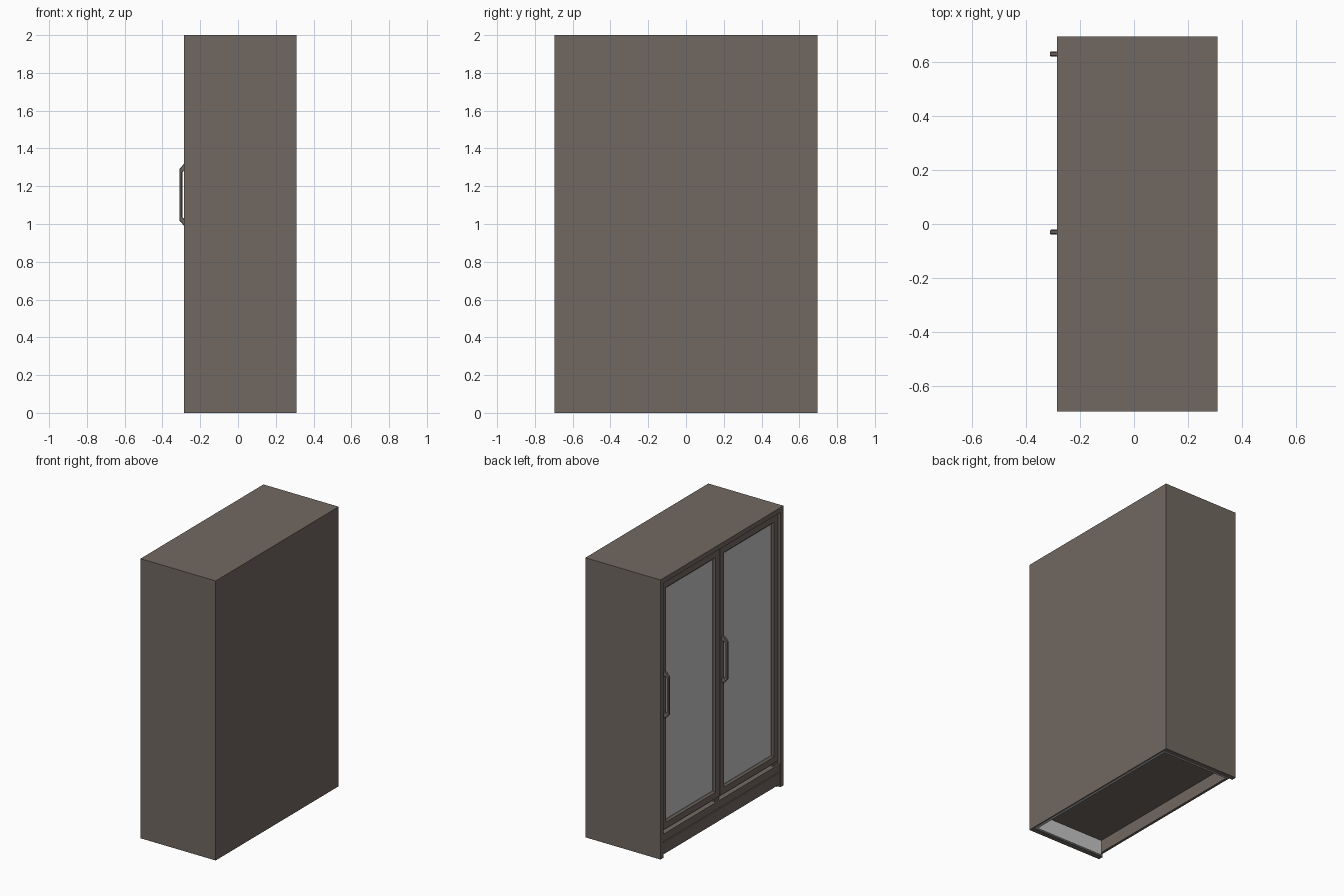
import bpy, bmesh

if "Cube" in bpy.data.objects:
    bpy.data.objects.remove(bpy.data.objects["Cube"])


def material(name, rgb):
    m = bpy.data.materials.new(name)
    m.diffuse_color = (*rgb, 1)
    m.use_nodes = True
    m.node_tree.nodes["Principled BSDF"].inputs["Base Color"].default_value = m.diffuse_color
    return m


BROWN = material("warm grey brown", (0.165, 0.138, 0.120))
LIGHT = material("light grey", (0.56, 0.56, 0.56))


def finish(name, bm, mat):
    bmesh.ops.recalc_face_normals(bm, faces=bm.faces)
    me = bpy.data.meshes.new(name)
    bm.to_mesh(me)
    bm.free()
    me.materials.append(mat)
    ob = bpy.data.objects.new(name, me)
    bpy.context.collection.objects.link(ob)
    return ob


def box(name, x, y, z, mat=BROWN):
    """Box from (min, max) ranges on each axis."""
    bm = bmesh.new()
    bmesh.ops.create_cube(bm, size=1)
    for v in bm.verts:
        v.co = [r[0] if c < 0 else r[1] for c, r in zip(v.co, (x, y, z))]
    return finish(name, bm, mat)


def prism(name, profile, y0, y1, mat=BROWN):
    """Extrude an (x, z) profile along y."""
    bm = bmesh.new()
    face = bm.faces.new([bm.verts.new((x, y0, z)) for x, z in profile])
    ext = bmesh.ops.extrude_face_region(bm, geom=[face])
    bmesh.ops.translate(bm, vec=(0, y1 - y0, 0),
                        verts=[g for g in ext["geom"] if isinstance(g, bmesh.types.BMVert)])
    return finish(name, bm, mat)


def door_frame(name, y0, y1, z0, z1, x_front, x_back, w, step):
    """Rectangular door frame whose inner edge slopes back to the glass."""
    rings = [(0, x_back), (0, x_front), (w - step, x_front), (w, x_front + step), (w, x_back)]
    bm = bmesh.new()
    loops = []
    for inset, x in rings:
        a, b, c, d = y0 + inset, y1 - inset, z0 + inset, z1 - inset
        loops.append([bm.verts.new((x, y, z)) for y, z in ((a, c), (b, c), (b, d), (a, d))])
    for i in range(len(loops)):
        p, q = loops[i], loops[(i + 1) % len(loops)]
        for k in range(4):
            n = (k + 1) % 4
            bm.faces.new((p[k], p[n], q[n], q[k]))
    return finish(name, bm, BROWN)


FRONT, BACK, SIDE = -0.285, 0.31, 0.695

# Outer cabinet shell
for label, s in (("left", 1), ("right", -1)):
    box(f"{label}_side_panel", (FRONT, BACK), sorted((s * SIDE, s * 0.66)), (0, 2))
    box(f"{label}_base_liner", (-0.262, 0.298), sorted((s * 0.66, s * 0.645)), (0.002, 0.11), LIGHT)
box("top_panel", (FRONT, BACK), (-0.66, 0.66), (1.965, 2))
box("back_panel", (0.298, BACK), (-0.66, 0.66), (0, 1.965))
box("back_base_liner", (0.28, 0.298), (-0.645, 0.645), (0.002, 0.11), LIGHT)

# Inner cabinet body, with the open space under it
box("inner_cabinet", (-0.225, 0.298), (-0.66, 0.66), (0.11, 1.965))

# Kick panel with a ledge and a seam groove
prism("kick_panel",
      [(-0.262, 0.02), (-0.28, 0.02), (-0.28, 0.105), (-0.275, 0.108),
       (-0.275, 0.112), (-0.28, 0.115), (-0.28, 0.165), (-0.225, 0.175),
       (-0.225, 0.11), (-0.262, 0.11)], -0.66, 0.66)

# Two glass doors, each hinged on the right with the handle on the left
for label, y0, y1 in (("left", 0.004, 0.656), ("right", -0.656, -0.004)):
    door_frame(f"{label}_door_frame", y0, y1, 0.185, 1.955, -0.268, -0.225, 0.057, 0.012)
    box(f"{label}_door_glass", (-0.253, -0.226), (y0 + 0.05, y1 - 0.05), (0.236, 1.905), LIGHT)
    box(f"{label}_door_hinge", (-0.272, -0.235), (y0 + 0.01, y0 + 0.06), (0.168, 0.188))
    yc = y1 - 0.026
    prism(f"{label}_door_handle",
          [(-0.262, 0.99), (-0.285, 0.99), (-0.311, 1.02), (-0.311, 1.29),
           (-0.285, 1.32), (-0.262, 1.32), (-0.262, 1.285), (-0.285, 1.285),
           (-0.295, 1.272), (-0.295, 1.038), (-0.285, 1.025), (-0.262, 1.025)],
          yc - 0.009, yc + 0.009)
    ob = bpy.data.objects[f"{label}_door_handle"]
    bev = ob.modifiers.new("soft_edges", "BEVEL")
    bev.width = 0.003
    bev.segments = 1
